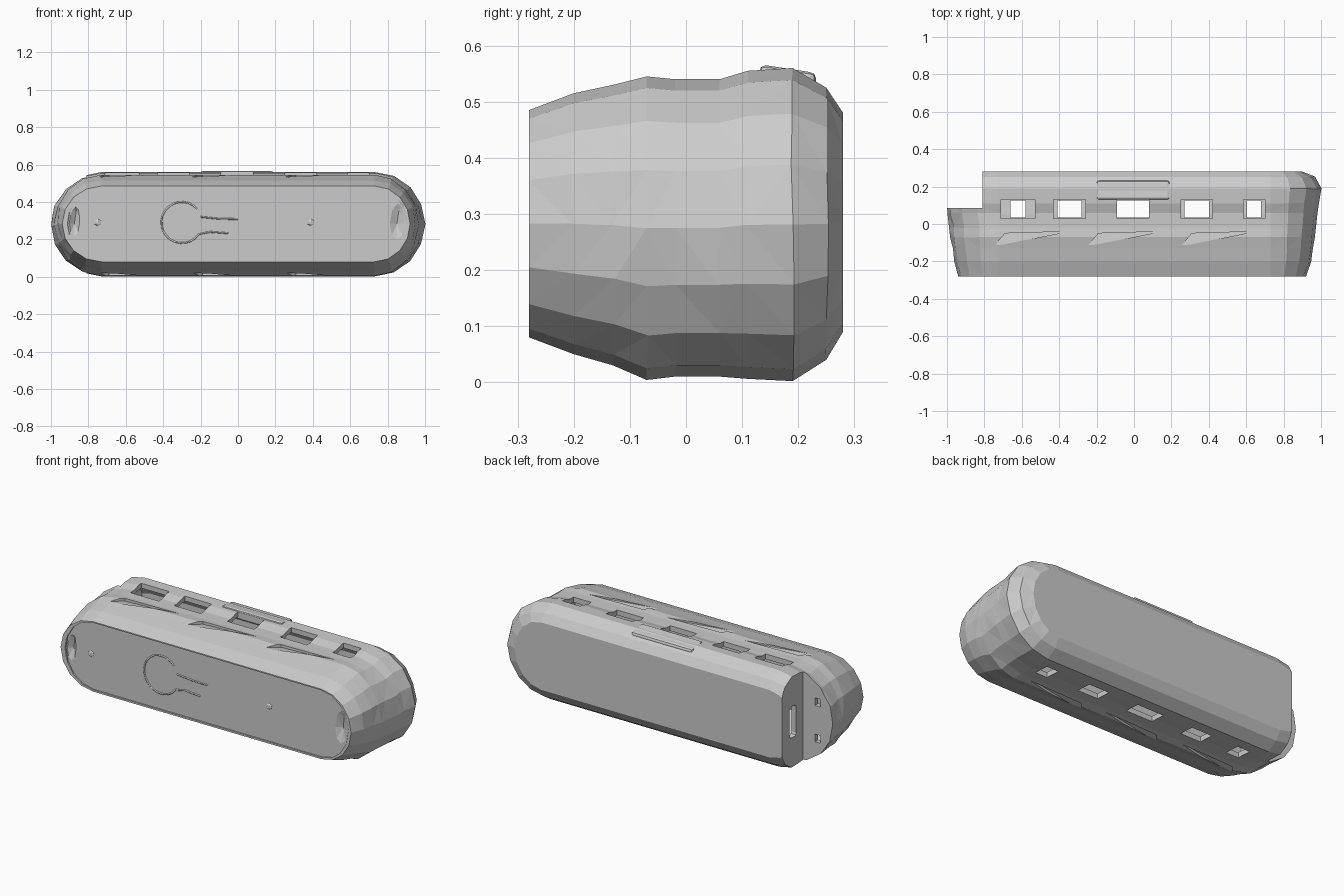
import bpy, bmesh, math, random
from mathutils import Vector

random.seed(4)
if "Cube" in bpy.data.objects:
    bpy.data.objects.remove(bpy.data.objects["Cube"])

grey = bpy.data.materials.new("plain_grey")
grey.use_nodes = True
grey.diffuse_color = (0.6, 0.6, 0.6, 1)
grey.node_tree.nodes["Principled BSDF"].inputs["Base Color"].default_value = (0.6, 0.6, 0.6, 1)

ARC_X = 0.73   # where the straight sides turn into round ends
STEPS = 8


def make(name, bm):
    bmesh.ops.recalc_face_normals(bm, faces=bm.faces[:])
    mesh = bpy.data.meshes.new(name)
    bm.to_mesh(mesh)
    bm.free()
    ob = bpy.data.objects.new(name, mesh)
    bpy.context.collection.objects.link(ob)
    mesh.materials.append(grey)
    return ob


def loft(name, rows, jitter=0.0):
    """Skin a stack of rounded-end sections (y, left x, right x, bottom, top)."""
    bm = bmesh.new()
    rings = []
    for k, (y, x0, x1, z0, z1) in enumerate(rows):
        j = jitter if 0 < k < len(rows) - 1 else 0
        ring = []
        for side, reach in ((1, x1 - ARC_X), (-1, -x0 - ARC_X)):
            for i in range(STEPS + 1):
                a = side * math.pi * (i / STEPS - 0.5)
                a = -math.pi / 2 + math.pi * i / STEPS
                z = (z0 + z1) / 2 + side * math.sin(a) * (z1 - z0) / 2
                x = side * (ARC_X + math.cos(a) * reach)
                wob = j * math.cos(a)
                ring.append(bm.verts.new((x + random.uniform(-wob, wob), y + random.uniform(-wob, wob), z)))
        rings.append(ring)
    n = len(rings[0])
    for r, s in zip(rings, rings[1:]):
        for i in range(n):
            bm.faces.new((r[i], r[(i + 1) % n], s[(i + 1) % n], s[i]))
    bm.faces.new(rings[0])
    bm.faces.new(rings[-1])
    bmesh.ops.triangulate(bm, faces=[f for f in bm.faces if len(f.verts) == 4])
    return make(name, bm)


def box(name, x0, x1, y0, y1, z0, z1, bevel=0.0):
    bm = bmesh.new()
    bmesh.ops.create_cube(bm, size=1)
    for v in bm.verts:
        v.co = Vector(((x0 + x1) / 2 + v.co.x * (x1 - x0), (y0 + y1) / 2 + v.co.y * (y1 - y0),
                       (z0 + z1) / 2 + v.co.z * (z1 - z0)))
    if bevel:
        bmesh.ops.bevel(bm, geom=bm.edges[:], offset=bevel, segments=2, affect='EDGES', profile=0.5)
    return make(name, bm)


def hull(name, points):
    bm = bmesh.new()
    for p in points:
        bm.verts.new(p)
    bmesh.ops.convex_hull(bm, input=bm.verts[:])
    return make(name, bm)


def cut(target, cutter):
    mod = target.modifiers.new("cut", 'BOOLEAN')
    mod.operation, mod.solver, mod.object = 'DIFFERENCE', 'EXACT', cutter
    with bpy.context.temp_override(object=target, active_object=target):
        bpy.ops.object.modifier_apply(modifier=mod.name)
    bpy.data.objects.remove(cutter)


# Body shell: an outer skin, hollowed by a smaller copy
rows = [(-0.28, -0.94, 0.92, 0.08, 0.485), (-0.2, -0.96, 0.95, 0.05, 0.515),
        (-0.13, -0.97, 0.96, 0.03, 0.53), (-0.07, -0.98, 0.965, 0.004, 0.545),
        (-0.02, -0.985, 0.97, 0.01, 0.54), (0.06, -1, 0.98, 0.01, 0.54),
        (0.11, -1, 0.985, 0.006, 0.555), (0.19, -1, 1, 0.002, 0.56),
        (0.25, -0.97, 0.965, 0.04, 0.525), (0.28, -0.9, 0.9, 0.09, 0.48)]
T = 0.03
body = loft("body_shell", rows, 0.004)
cut(body, box("notch", -1.2, -0.81, 0.085, 0.5, -0.2, 0.8))
inner = loft("cavity", [(y * 0.85, a + T, b - T, c + T, d - T) for y, a, b, c, d in rows])
cut(inner, box("inner_notch", -1.2, -0.81 + T, 0.085 - T, 0.5, -0.2, 0.8))
cut(body, inner)

# Slots through the top and, a little narrower, the underside
for x0, x1, trim in ((-0.71, -0.53, 0.05), (-0.43, -0.26, 0.02), (-0.09, 0.08, 0),
                     (0.25, 0.42, 0.02), (0.585, 0.7, 0.02)):
    cut(body, box("top_slot", x0, x1, 0.03, 0.13, 0.4, 0.7))
    cut(body, box("bottom_slot", x0 + trim, x1 - trim, 0.035, 0.125, -0.1, 0.15))

# Creased dents in front of the slots, top and bottom
for x in (-0.75, -0.25, 0.25):
    for surf, out in ((0.535, 1), (0.018, -1)):
        low, high = surf - out * 0.008, surf + out * 0.06
        dent = [(x, -0.12, surf), (x + 0.06, -0.05, low), (x + 0.4, -0.04, surf)]
        cut(body, hull("dent", dent + [(px, py, high) for px, py, _ in dent]))

# Opening in the notch wall and two holes in the notch floor
cut(body, box("wall_slot", -0.85, -0.75, 0.15, 0.21, 0.19, 0.37, 0.015))
for z in (0.17, 0.38):
    cut(body, box("floor_hole", -0.92, -0.885, 0.03, 0.12, z - 0.022, z + 0.022))

# Recessed front panel with faceted hollows at both ends
cut(body, loft("panel_recess", [(-0.4, -0.91, 0.9, 0.09, 0.478), (-0.272, -0.91, 0.9, 0.09, 0.478)]))
for cx, rx, rz in ((0.85, 0.07, 0.16), (-0.875, 0.05, 0.12)):
    rim = [(cx + rx * math.cos(i * math.pi / 4), -0.29, 0.285 + rz * math.sin(i * math.pi / 4))
           for i in range(8)]
    cut(body, hull("end_hollow", rim + [(cx, -0.25, 0.285), (cx + 0.01, -0.258, 0.35)]))

# Raised lid at the middle of the top rear edge
lid = box("top_lid", -0.2, 0.19, 0.13, 0.232, 0.51, 0.565, 0.012)
for v in lid.data.vertices:
    if v.co.y > 0.2 and v.co.z > 0.53:
        v.co.z -= 0.012


# Shallow raised outline on the front panel
def ridge(name, pts):
    cu = bpy.data.curves.new(name, 'CURVE')
    cu.dimensions = '3D'
    cu.bevel_depth, cu.bevel_resolution = 0.005, 1
    sp = cu.splines.new('POLY')
    sp.points.add(len(pts) - 1)
    for p, (x, z) in zip(sp.points, pts):
        p.co = (x, -0.271, z, 1)
    cu.materials.append(grey)
    bpy.context.collection.objects.link(bpy.data.objects.new(name, cu))


arc = [(-0.3 + 0.11 * math.cos(math.radians(a)), 0.29 + 0.11 * math.sin(math.radians(a)))
       for a in range(40, 331, 15)]
ridge("front_ring", arc + [(-0.15, 0.24), (-0.05, 0.232)])
ridge("front_stem", [(-0.2, 0.32), (-0.1, 0.31), (0, 0.308)])

# Small studs on the front panel
for name, x in (("right_stud", -0.75), ("left_stud", 0.39)):
    bm = bmesh.new()
    bmesh.ops.create_icosphere(bm, subdivisions=1, radius=0.02)
    for v in bm.verts:
        v.co = Vector((v.co.x + x, v.co.y * 0.4 - 0.272, v.co.z + 0.29))
    make(name, bm)
